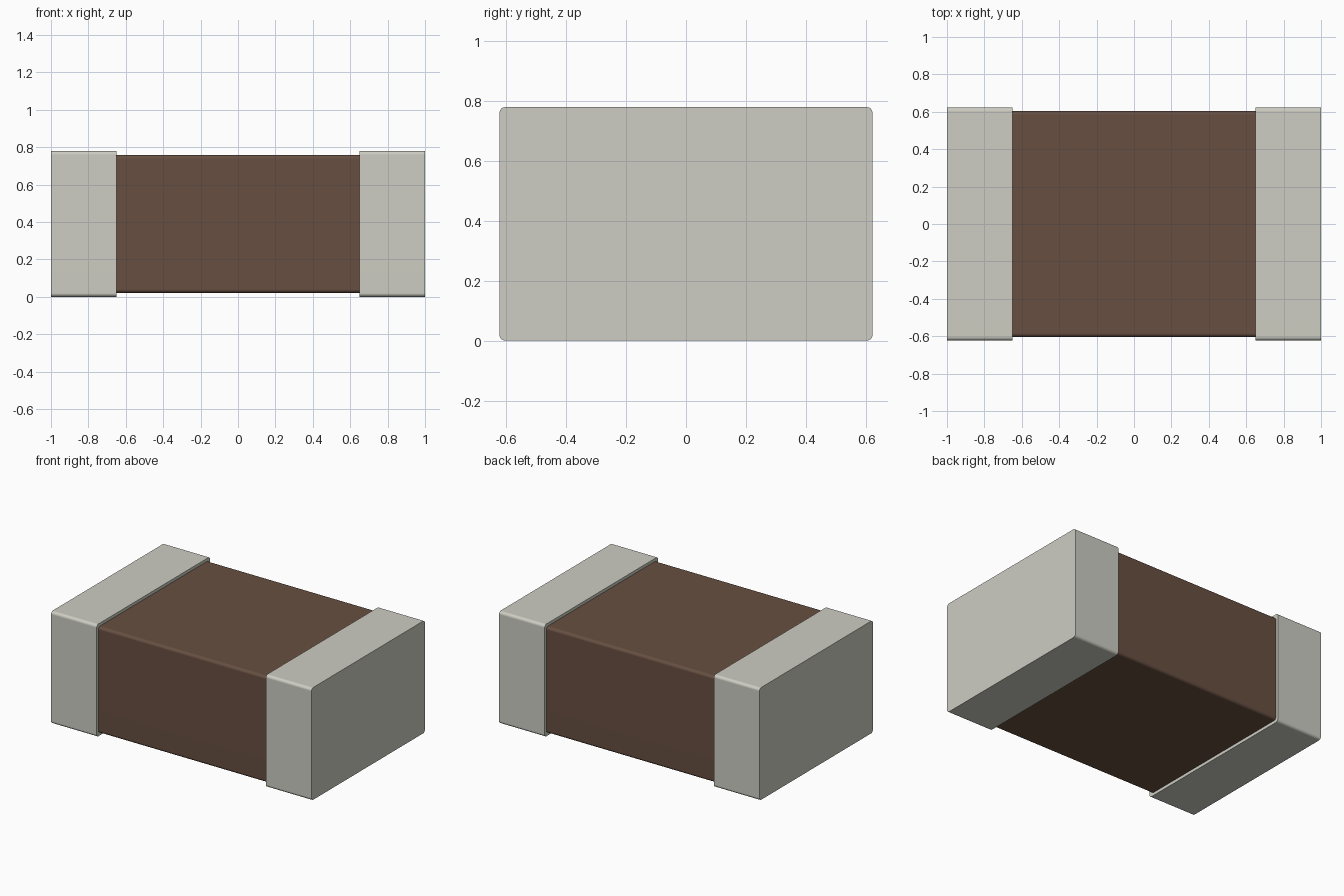
import bpy
import math

cube = bpy.data.objects.get("Cube")
if cube:
    bpy.data.objects.remove(cube, do_unlink=True)


def make_material(name, rgb):
    mat = bpy.data.materials.new(name)
    mat.use_nodes = True
    color = (*rgb, 1.0)
    mat.diffuse_color = color
    bsdf = mat.node_tree.nodes["Principled BSDF"]
    bsdf.inputs["Base Color"].default_value = color
    bsdf.inputs["Roughness"].default_value = 0.5
    return mat


brown = make_material("brown ceramic", (0.136, 0.078, 0.053))
silver = make_material("tin grey", (0.61, 0.61, 0.546))

MID_Z = 0.39
CORNER_STEPS = 4


def rounded_bar(name, x0, x1, half_y, half_z, radius, mat):
    """Rounded rectangle in the YZ plane, extruded from x0 to x1."""
    profile = []
    for i, (sy, sz) in enumerate([(1, 1), (-1, 1), (-1, -1), (1, -1)]):
        for k in range(CORNER_STEPS + 1):
            a = math.radians(90 * (i + k / CORNER_STEPS))
            profile.append((sy * (half_y - radius) + radius * math.cos(a),
                            MID_Z + sz * (half_z - radius) + radius * math.sin(a)))
    n = len(profile)
    verts = [(x, y, z) for x in (x0, x1) for y, z in profile]
    faces = [(i, (i + 1) % n, n + (i + 1) % n, n + i) for i in range(n)]
    faces += [tuple(reversed(range(n))), tuple(range(n, 2 * n))]
    mesh = bpy.data.meshes.new(name)
    mesh.from_pydata(verts, [], faces)
    mesh.materials.append(mat)
    obj = bpy.data.objects.new(name, mesh)
    bpy.context.collection.objects.link(obj)

    # Smooth the rounded long edges, keep the end rims crisp
    bpy.ops.object.select_all(action='DESELECT')
    obj.select_set(True)
    bpy.context.view_layer.objects.active = obj
    bpy.ops.object.shade_smooth_by_angle(angle=math.radians(40))
    normals = obj.modifiers.new("Flat sides", 'WEIGHTED_NORMAL')
    normals.keep_sharp = True
    return obj


# Ceramic block, its ends tucked slightly into the end caps
rounded_bar("ceramic_body", -0.67, 0.67, 0.604, 0.369, 0.02, brown)

# Metal end caps
for side, x0, x1 in (("right", -1.0, -0.65), ("left", 0.65, 1.0)):
    rounded_bar(side + "_end_cap", x0, x1, 0.623, 0.39, 0.02, silver)
